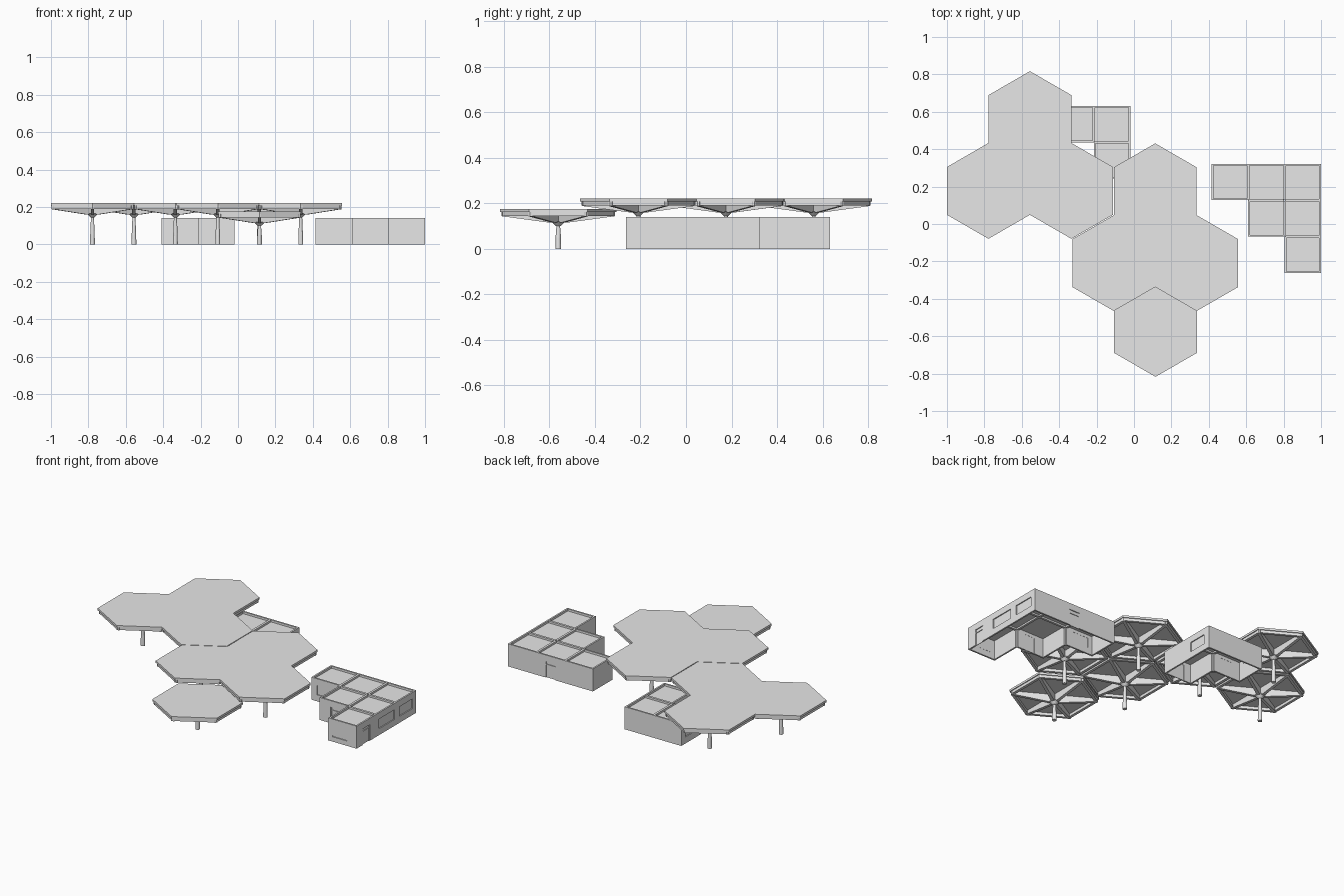
import bpy, bmesh, math
from mathutils import Matrix, Vector

cube = bpy.data.objects.get("Cube")
if cube:
    bpy.data.objects.remove(cube, do_unlink=True)

GREY = (0.8, 0.8, 0.8, 1)
mat = bpy.data.materials.new("pale_grey")
mat.use_nodes = True
mat.diffuse_color = GREY
mat.node_tree.nodes["Principled BSDF"].inputs["Base Color"].default_value = GREY


def finish(name, bm):
    bmesh.ops.recalc_face_normals(bm, faces=bm.faces)
    mesh = bpy.data.meshes.new(name)
    bm.to_mesh(mesh)
    bm.free()
    mesh.materials.append(mat)
    obj = bpy.data.objects.new(name, mesh)
    bpy.context.collection.objects.link(obj)
    return obj


def box(bm, lo, hi, frame=Matrix()):
    lo, hi = Vector(lo), Vector(hi)
    m = frame @ Matrix.Translation((lo + hi) / 2) @ Matrix.Diagonal((*(hi - lo), 1))
    bmesh.ops.create_cube(bm, size=1, matrix=m)


def rod(bm, r_low, r_high, z0, z1, sides=12):
    bmesh.ops.create_cone(bm, cap_ends=True, segments=sides, radius1=r_low, radius2=r_high,
                          depth=z1 - z0, matrix=Matrix.Translation((0, 0, (z0 + z1) / 2)))


# ---- Hexagonal canopies on tapered columns ----
R = 0.256
APOTHEM = R * math.cos(math.pi / 6)


def hex_ring(radius, z, bm):
    return [bm.verts.new((radius * math.sin(i * math.pi / 3),
                          radius * math.cos(i * math.pi / 3), z)) for i in range(6)]


def canopy(label, x, y, top):
    # roof slab
    bm = bmesh.new()
    low, high = hex_ring(R, top - 0.013, bm), hex_ring(R, top, bm)
    bm.faces.new(low)
    bm.faces.new(high)
    for i in range(6):
        j = (i + 1) % 6
        bm.faces.new((low[i], low[j], high[j], high[i]))
    slab = finish(label + "_slab", bm)

    # edge beams under the slab
    bm = bmesh.new()
    rings = [hex_ring(r, z, bm) for r, z in ((R * 0.975, top - 0.013), (R * 0.975, top - 0.03),
                                             (R * 0.9, top - 0.03), (R * 0.9, top - 0.013))]
    for k in range(4):
        a, b = rings[k], rings[(k + 1) % 4]
        for i in range(6):
            j = (i + 1) % 6
            bm.faces.new((a[i], a[j], b[j], b[i]))
    rim = finish(label + "_edge_beams", bm)

    # tapered ribs running from the hub to each corner
    bm = bmesh.new()
    profile = ((0, -0.013), (R * 0.965, -0.013), (R * 0.965, -0.032), (0.04, -0.06), (0, -0.06))
    for i in range(6):
        turn = Matrix.Rotation(math.radians(30 + 60 * i), 4, 'Z')
        sides = [[bm.verts.new(turn @ Vector((u, w, top + z))) for u, z in profile]
                 for w in (-0.009, 0.009)]
        for side in sides:
            bm.faces.new(side)
        for k in range(len(profile)):
            n = (k + 1) % len(profile)
            bm.faces.new((sides[0][k], sides[0][n], sides[1][n], sides[1][k]))
    ribs = finish(label + "_ribs", bm)

    # column with a thicker foot and a flared head
    bm = bmesh.new()
    rod(bm, 0.013, 0.012, 0, 0.05)
    rod(bm, 0.012, 0.008, 0.05, top - 0.075)
    rod(bm, 0.01, 0.03, top - 0.075, top - 0.055)
    column = finish(label + "_column", bm)

    for obj in (slab, rim, ribs, column):
        obj.location = (x, y, 0)


ROW = R * 1.5
for group, (gx, gy, flip) in {"west": (-0.5565, 0.561, -1), "east": (0.1135, 0.175, -1)}.items():
    canopy(group + "_back_canopy", gx, gy, 0.22)
    for side, s in (("left", 1), ("right", -1)):
        canopy(f"{group}_{side}_canopy", gx + s * APOTHEM, gy + flip * ROW, 0.22)
canopy("low_front_canopy", 0.115, -0.561, 0.175)

# ---- Stepped flat-roofed buildings made of square bays ----
BAY = 0.195
HEIGHT = 0.14
WALL = 0.01


def wall(bm, panels, p, q, openings):
    # wall from p to q, interior on the left, split around its openings
    d = Vector((q[0] - p[0], q[1] - p[1], 0))
    frame = Matrix.Translation((p[0], p[1], 0)) @ Matrix.Rotation(math.atan2(d.y, d.x), 4, 'Z')
    start = 0
    for u0, u1, z0, z1 in openings:
        box(bm, (start, 0, 0), (u0, WALL, HEIGHT), frame)
        box(bm, (u0, 0, z1), (u1, WALL, HEIGHT), frame)
        if z0 > 0:
            box(bm, (u0, 0, 0), (u1, WALL, z0), frame)
        else:  # door frame and transom
            for a, b, c, e in ((u0, u0 + 0.005, 0, z1), (u1 - 0.005, u1, 0, z1),
                               (u0, u1, 0.078, 0.083)):
                box(panels, (a, 0.002, c), (b, 0.008, e), frame)
        box(panels, (u0, 0.006, z0), (u1, 0.009, z1), frame)
        start = u1
    box(bm, (start, 0, 0), (d.length, WALL, HEIGHT), frame)


def building(label, x0, y0, cells, corners, openings):
    # outer walls with doors and windows
    bm, panels = bmesh.new(), bmesh.new()
    pts = [(x0 + i * BAY, y0 - j * BAY) for i, j in corners]
    for k, p in enumerate(pts):
        wall(bm, panels, p, pts[(k + 1) % len(pts)], openings.get(k, ()))
    finish(label + "_walls", bm)
    finish(label + "_doors_and_windows", panels)

    # sunken roof panels and the beams between bays
    roof, beams = bmesh.new(), bmesh.new()
    for i, j in cells:
        x, y = x0 + i * BAY, y0 - j * BAY
        box(roof, (x + 0.002, y - BAY + 0.002, 0.12), (x + BAY - 0.002, y - 0.002, 0.127))
        if (i + 1, j) in cells:
            box(beams, (x + BAY - 0.007, y - BAY + 0.005, 0.11), (x + BAY + 0.007, y - 0.005, 0.139))
        if (i, j + 1) in cells:
            box(beams, (x + 0.005, y - BAY - 0.007, 0.11), (x + BAY - 0.005, y - BAY + 0.007, 0.139))
    finish(label + "_roof", roof)
    finish(label + "_roof_beams", beams)


WIN = (0.04, 0.1)
building("east_building", 0.415, 0.322,
         {(0, 0), (1, 0), (2, 0), (1, 1), (2, 1), (2, 2)},
         [(0, 0), (0, 1), (1, 1), (1, 2), (2, 2), (2, 3), (3, 3), (3, 0)],
         {1: [(0.04, 0.155, *WIN)],
          3: [(0.075, 0.15, 0, 0.1)],
          5: [(0.03, 0.13, 0.03, 0.038)],
          6: [(0.06, 0.13, 0, 0.1), (0.22, 0.37, *WIN), (0.42, 0.55, *WIN)],
          7: [(0.255, 0.33, 0, 0.1)]})
building("west_building", -0.41, 0.632,
         {(0, 0), (1, 0), (1, 1)},
         [(0, 0), (0, 1), (1, 1), (1, 2), (2, 2), (2, 0)],
         {0: [(0.04, 0.155, *WIN)],
          1: [(0.06, 0.16, *WIN)],
          3: [(0.06, 0.135, 0, 0.1)],
          4: [(0.23, 0.35, *WIN)]})
